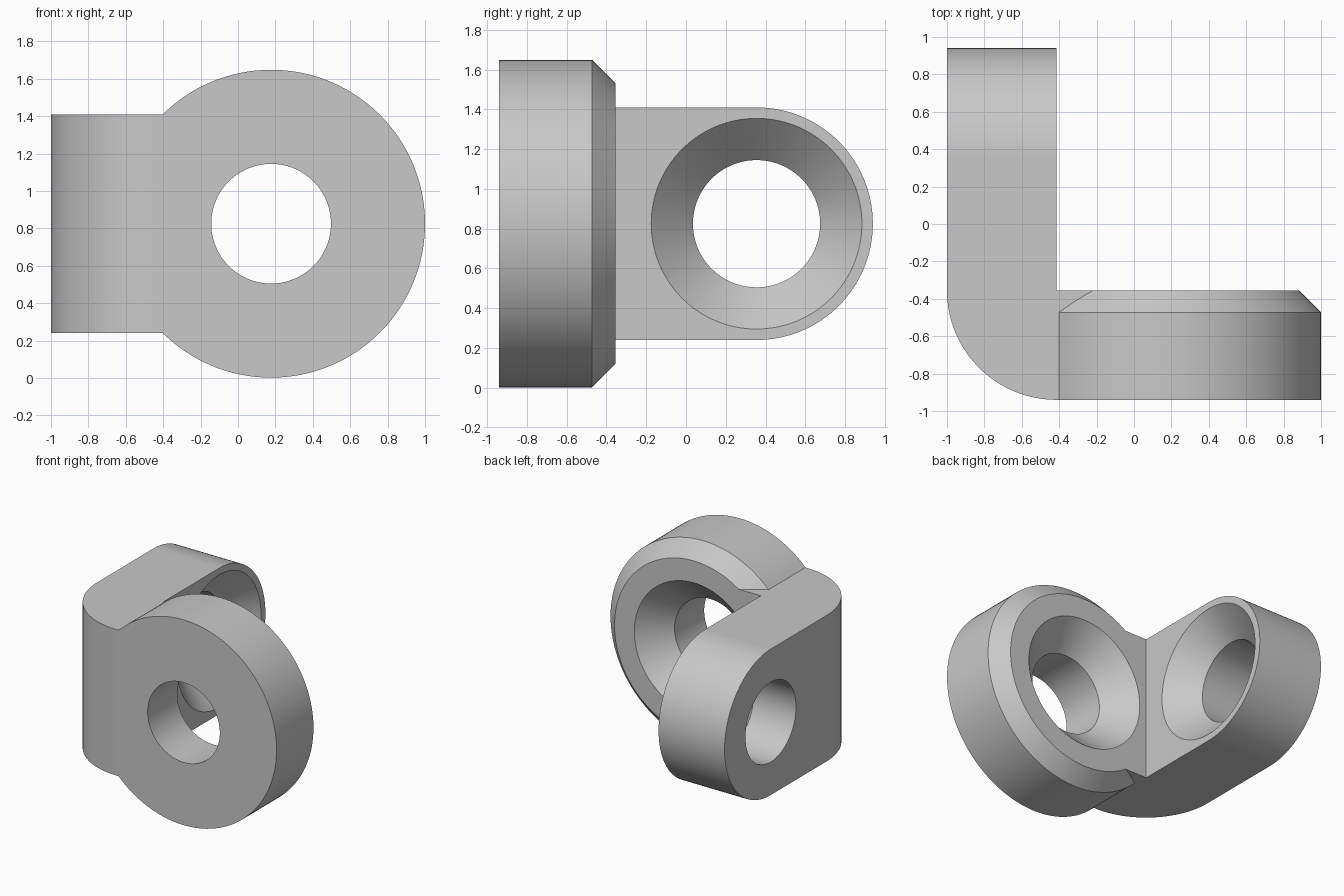
import bpy, bmesh
from math import sin, cos, pi
from mathutils import Vector

cube = bpy.data.objects.get("Cube")
if cube:
    bpy.data.objects.remove(cube, do_unlink=True)

# Main dimensions
FRONT, INNER_Y, BACK = -0.94, -0.355, 0.94
LEFT, INNER_X = -1.0, -0.415
R = 0.585              # arm thickness, corner radius and half height
MID = 0.825            # height of both bores
DISC_X, DISC_R, CHAMFER = 0.177, 0.823, 0.117
EYE_Y = BACK - R
BORE, SINK = 0.32, 0.53
SEG = 128

grey = bpy.data.materials.new("plain grey")
grey.use_nodes = True
grey.diffuse_color = (0.58, 0.58, 0.58, 1)
grey.node_tree.nodes["Principled BSDF"].inputs["Base Color"].default_value = grey.diffuse_color


def loft(name, rings):
    """Join rings of equal length into a closed solid."""
    bm = bmesh.new()
    loops = [[bm.verts.new(p) for p in ring] for ring in rings]
    for a, b in zip(loops, loops[1:]):
        for i in range(len(a)):
            j = (i + 1) % len(a)
            bm.faces.new((a[i], a[j], b[j], b[i]))
    bm.faces.new(loops[0])
    bm.faces.new(loops[-1])
    bmesh.ops.recalc_face_normals(bm, faces=bm.faces)
    mesh = bpy.data.meshes.new(name)
    bm.to_mesh(mesh)
    bm.free()
    mesh.materials.append(grey)
    obj = bpy.data.objects.new(name, mesh)
    bpy.context.collection.objects.link(obj)
    return obj


def arc(u, v, r, start, end, n):
    return [(u + r * cos(start + (end - start) * i / n),
             v + r * sin(start + (end - start) * i / n)) for i in range(n + 1)]


def turned(name, axis, u, profile):
    """Solid of revolution about x or y from (position, radius) pairs."""
    rings = []
    for pos, r in profile:
        circle = arc(u, MID, r, 0, 2 * pi, SEG)[:-1]
        rings.append([Vector((pos, a, z) if axis == "x" else (a, pos, z)) for a, z in circle])
    return loft(name, rings)


def combine(target, other, operation):
    other.hide_render = True
    mod = target.modifiers.new(operation, "BOOLEAN")
    mod.operation = operation
    mod.solver = "EXACT"
    mod.object = other
    bpy.context.view_layer.objects.active = target
    bpy.ops.object.modifier_apply(modifier=mod.name)
    bpy.data.objects.remove(other, do_unlink=True)


# L-shaped body with a rounded outer corner
plan = arc(INNER_X, INNER_Y, R, pi, 1.5 * pi, SEG // 4)
plan += [(DISC_X, FRONT), (DISC_X, INNER_Y), (INNER_X, INNER_Y), (INNER_X, BACK + 0.1), (LEFT, BACK + 0.1)]
bracket = loft("angle_bracket", [[Vector((x, y, z)) for x, y in plan] for z in (-0.1, 1.8)])

# Side outline rounds the free end of the arm
side = [(FRONT - 0.2, MID - R)] + arc(EYE_Y, MID, R, -pi / 2, pi / 2, SEG // 2) + [(FRONT - 0.2, MID + R)]
outline = loft("side_outline", [[Vector((x, y, z)) for y, z in side] for x in (-1.3, 1.3)])
combine(bracket, outline, "INTERSECT")

# Chamfered round flange, trimmed where it meets the corner
flange = turned("flange", "y", DISC_X, [(FRONT, DISC_R), (INNER_Y - CHAMFER, DISC_R),
                                        (INNER_Y, DISC_R - CHAMFER)])
trim = loft("flange_trim", [[Vector((x, y, z)) for x, y in
                             ((-0.41, -1.2), (1.2, -1.2), (1.2, 0), (-0.41, 0))] for z in (-0.2, 2)])
combine(flange, trim, "INTERSECT")
combine(bracket, flange, "UNION")

# Countersunk bores through the flange and the arm
for axis, u, outer, inner in (("y", DISC_X, FRONT, INNER_Y), ("x", EYE_Y, LEFT, INNER_X)):
    cutter = turned("bore_cutter", axis, u, [(outer - 0.1, BORE), (inner - (SINK - BORE), BORE),
                                             (inner + 0.05, SINK + 0.05)])
    combine(bracket, cutter, "DIFFERENCE")

# Clean up and shade
bm = bmesh.new()
bm.from_mesh(bracket.data)
bmesh.ops.remove_doubles(bm, verts=bm.verts, dist=0.0001)
bmesh.ops.dissolve_limit(bm, angle_limit=0.005, verts=bm.verts, edges=bm.edges)
bm.to_mesh(bracket.data)
bm.free()
bpy.ops.object.select_all(action="DESELECT")
bracket.select_set(True)
bpy.context.view_layer.objects.active = bracket
bpy.ops.object.shade_smooth_by_angle(angle=pi / 6)
normals = bracket.modifiers.new("even_shading", "WEIGHTED_NORMAL")
normals.keep_sharp = True
